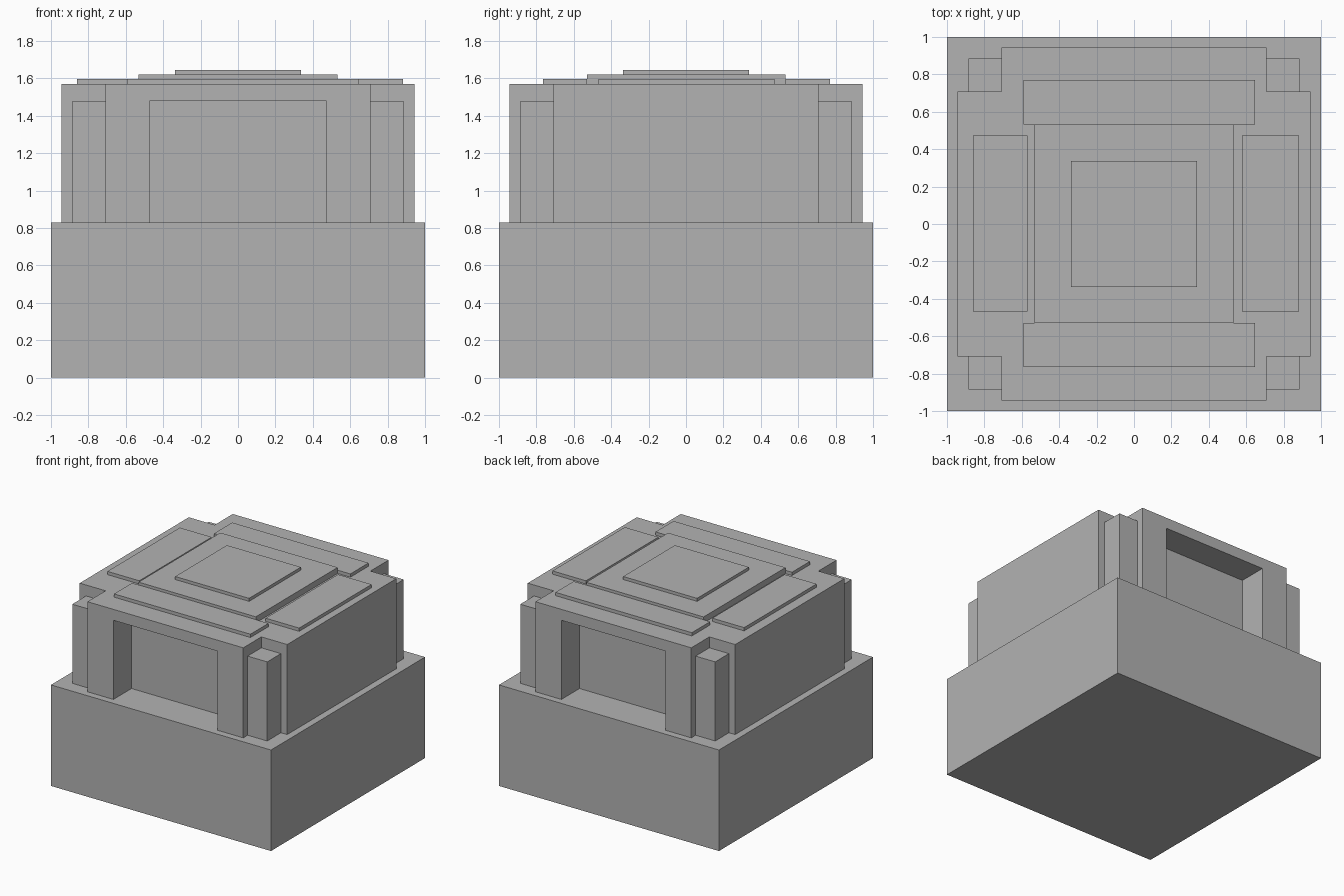
import bpy
import bmesh

cube = bpy.data.objects.get("Cube")
if cube:
    bpy.data.objects.remove(cube, do_unlink=True)

grey = bpy.data.materials.new("stone grey")
grey.use_nodes = True
colour = (0.45, 0.45, 0.45, 1)
grey.diffuse_color = colour
grey.node_tree.nodes["Principled BSDF"].inputs["Base Color"].default_value = colour


def prism(name, plan, z0, z1):
    """Raise a closed plan outline into a solid with flat faces."""
    bm = bmesh.new()
    face = bm.faces.new([bm.verts.new((x, y, z0)) for x, y in plan])
    raised = bmesh.ops.extrude_face_region(bm, geom=[face])["geom"]
    tops = [v for v in raised if isinstance(v, bmesh.types.BMVert)]
    bmesh.ops.translate(bm, verts=tops, vec=(0, 0, z1 - z0))
    bmesh.ops.recalc_face_normals(bm, faces=bm.faces)
    mesh = bpy.data.meshes.new(name)
    bm.to_mesh(mesh)
    bm.free()
    mesh.materials.append(grey)
    obj = bpy.data.objects.new(name, mesh)
    bpy.context.collection.objects.link(obj)
    return obj


def box(name, x0, x1, y0, y1, z0, z1):
    return prism(name, [(x0, y0), (x1, y0), (x1, y1), (x0, y1)], z0, z1)


BASE, POST, ROOF = 0.83, 1.48, 1.57
OUT, IN = 0.943, 0.708

# Square plinth
box("base", -1, 1, -1, 1, 0, BASE)

# Cross-shaped upper body
quarter = [(OUT, IN), (IN, IN), (IN, OUT)]
plan = (quarter
        + [(-x, y) for x, y in reversed(quarter)]
        + [(-x, -y) for x, y in quarter]
        + [(x, -y) for x, y in reversed(quarter)])
body = prism("upper_body", plan, BASE, ROOF)

# Doorway recesses in the front and back
cutters = []
for side, y0, y1 in (("front", -1.1, -IN), ("back", IN, 1.1)):
    cutter = box(side + "_recess_cutter", -0.472, 0.472, y0, y1, BASE - 0.1, POST)
    cut = body.modifiers.new(side + "_recess", "BOOLEAN")
    cut.operation = "DIFFERENCE"
    cut.solver = "EXACT"
    cut.object = cutter
    cutters.append(cutter)

# Bake the cuts and remove the cutters
graph = bpy.context.evaluated_depsgraph_get()
cut_mesh = bpy.data.meshes.new_from_object(body.evaluated_get(graph))
body.modifiers.clear()
body.data = cut_mesh
for cutter in cutters:
    bpy.data.objects.remove(cutter, do_unlink=True)

# Square posts in the four corner notches
for y_name, sy in (("front", -1), ("back", 1)):
    for x_name, sx in (("right", -1), ("left", 1)):
        xs = sorted((sx * IN, sx * 0.886))
        ys = sorted((sy * IN, sy * 0.886))
        box(f"{y_name}_{x_name}_post", *xs, *ys, BASE, POST)

# Low slabs on the roof
SLAB = 1.597
box("front_roof_slab", -0.592, 0.648, -0.764, -0.53, ROOF, SLAB)
box("back_roof_slab", -0.592, 0.648, 0.533, 0.77, ROOF, SLAB)
box("right_roof_slab", -0.86, -0.57, -0.467, 0.473, ROOF, SLAB)
box("left_roof_slab", 0.578, 0.883, -0.467, 0.473, ROOF, SLAB)

# Stepped centre of the roof
box("roof_step", -0.533, 0.533, -0.53, 0.533, ROOF, 1.62)
box("roof_cap", -0.336, 0.336, -0.336, 0.336, 1.62, 1.645)
